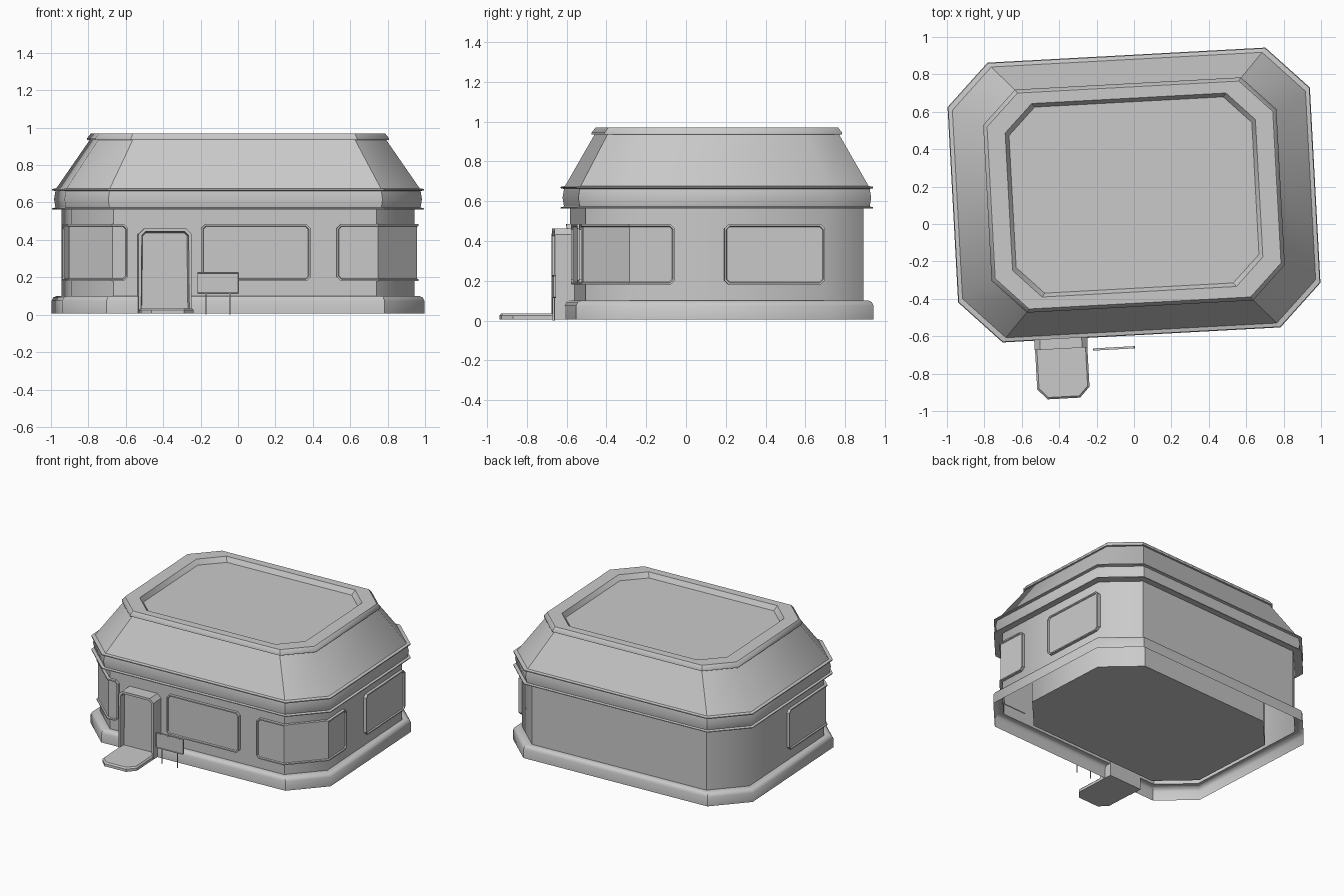
import bpy, bmesh, math
from mathutils import Vector, Matrix

cube = bpy.data.objects.get("Cube")
if cube:
    bpy.data.objects.remove(cube, do_unlink=True)

# The whole building is turned slightly and sits behind its doorstep
PLACE = Matrix.Translation((0, 0.155, 0)) @ Matrix.Rotation(math.radians(3.1), 4, 'Z')

grey = bpy.data.materials.new("plain_grey")
grey.use_nodes = True
grey.diffuse_color = (0.59, 0.59, 0.59, 1)
grey.node_tree.nodes["Principled BSDF"].inputs["Base Color"].default_value = grey.diffuse_color


def finish(bm, name, smooth_angle=None):
    """Turn a bmesh into a placed object; optional smoothing keeps front and back walls crisp."""
    bm.normal_update()
    if smooth_angle:
        for f in bm.faces:
            f.smooth = True
        for e in bm.edges:
            if len(e.link_faces) == 2:
                a, b = (abs(f.normal.x) for f in e.link_faces)
                crisp = min(a, b) < 0.01 and max(a, b) > 0.1
                e.smooth = not crisp and e.calc_face_angle() < math.radians(smooth_angle)
    bm.transform(PLACE)
    mesh = bpy.data.meshes.new(name)
    bm.to_mesh(mesh)
    bm.free()
    mesh.materials.append(grey)
    obj = bpy.data.objects.new(name, mesh)
    bpy.context.collection.objects.link(obj)
    return obj


def octagon(hx, hy, ch):
    """Rectangle with cut corners, counter-clockwise."""
    return [(hx, ch - hy), (hx, hy - ch), (hx - ch, hy), (ch - hx, hy),
            (-hx, hy - ch), (-hx, ch - hy), (ch - hx, -hy), (hx - ch, -hy)]


def loft(name, sections, cap_top=False, cap_bottom=False):
    """Skin octagons given as (half x, half y, corner cut, height)."""
    bm = bmesh.new()
    rings = [[bm.verts.new((x, y, z)) for x, y in octagon(hx, hy, ch)]
             for hx, hy, ch, z in sections]
    for low, high in zip(rings, rings[1:]):
        for i in range(8):
            j = (i + 1) % 8
            bm.faces.new((low[i], low[j], high[j], high[i]))
    if cap_top:
        bm.faces.new(rings[-1])
    if cap_bottom:
        bm.faces.new(rings[0][::-1])
    return finish(bm, name, 48)


def panel(name, path, z0, z1, depth, frame, recess, cut, foot_cut=True, back=-0.005):
    """Framed panel with cut corners, bent along a wall path that runs left to right."""
    pts = [Vector(p) for p in path]
    stops = [0.0]
    for p, q in zip(pts, pts[1:]):
        stops.append(stops[-1] + (q - p).length)
    s1 = stops[-1]
    outline = [(cut, z0), (s1 - cut, z0), (s1, z0 + cut)] if foot_cut else [(0, z0), (s1, z0)]
    outline += [(s1, z1 - cut), (s1 - cut, z1), (cut, z1), (0, z1 - cut)]
    if foot_cut:
        outline.append((0, z0 + cut))

    # Flat panel first: x runs along the wall, -y points out of it
    bm = bmesh.new()
    front = [bm.verts.new((s, -depth, z)) for s, z in outline]
    rear = [bm.verts.new((s, -back, z)) for s, z in outline]
    n = len(outline)
    for i in range(n):
        j = (i + 1) % n
        bm.faces.new((rear[i], rear[j], front[j], front[i]))
    bm.faces.new(rear[::-1])
    face = bm.faces.new(front)
    bm.normal_update()
    bmesh.ops.inset_region(bm, faces=[face], thickness=frame * 0.7)
    bmesh.ops.inset_region(bm, faces=[face], thickness=frame * 0.3, depth=-recess)
    for s in stops[1:-1]:
        bmesh.ops.bisect_plane(bm, geom=bm.verts[:] + bm.edges[:] + bm.faces[:],
                               plane_co=(s, 0, 0), plane_no=(1, 0, 0))

    # Then bend it round the corners with mitred joints
    dirs = [(q - p).normalized() for p, q in zip(pts, pts[1:])]
    outs = [Vector((d.y, -d.x)) for d in dirs]
    for v in bm.verts:
        s, out = v.co.x, -v.co.y
        k = max(i for i in range(len(dirs)) if i == 0 or s >= stops[i] - 1e-4)
        normal = outs[k]
        if k and abs(s - stops[k]) < 1e-4:
            normal = (outs[k] + outs[k - 1]) / (1 + outs[k].dot(outs[k - 1]))
        p = pts[k] + dirs[k] * (s - stops[k]) + normal * out
        v.co = (p.x, p.y, v.co.z)
    return finish(bm, name)


# Skirt with open underside, walls, and the inner room whose floor shows below
loft("base_skirt", [(0.97, 0.749, 0.226, 0.006), (0.97, 0.749, 0.226, 0.075),
                    (0.96, 0.74, 0.223, 0.093), (0.945, 0.724, 0.22, 0.1),
                    (0.92, 0.70, 0.215, 0.1)])
loft("walls", [(0.92, 0.70, 0.215, 0.1), (0.92, 0.70, 0.215, 0.57)])
loft("inner_room", [(0.785, 0.56, 0.23, 0.008), (0.785, 0.56, 0.23, 0.56)],
     cap_top=True, cap_bottom=True)

# Eaves band and roof
loft("eaves_band", [(0.92, 0.70, 0.215, 0.563), (0.967, 0.746, 0.225, 0.563),
                    (0.967, 0.746, 0.225, 0.569), (0.95, 0.73, 0.222, 0.573),
                    (0.957, 0.737, 0.223, 0.617), (0.95, 0.73, 0.222, 0.661),
                    (0.967, 0.746, 0.225, 0.665), (0.967, 0.746, 0.225, 0.672),
                    (0.94, 0.72, 0.22, 0.677)])
loft("roof_slope", [(0.948, 0.727, 0.221, 0.672), (0.77, 0.582, 0.176, 0.937)])
loft("roof_rim", [(0.76, 0.572, 0.176, 0.935), (0.785, 0.597, 0.18, 0.935),
                  (0.785, 0.597, 0.18, 0.945), (0.765, 0.578, 0.172, 0.97),
                  (0.67, 0.518, 0.15, 0.97), (0.65, 0.498, 0.145, 0.935)], cap_top=True)

# Windows: two wrap round the front corners, one in front, one on the side
windows = {
    "front_window": [(-0.236, -0.7), (0.35, -0.7)],
    "corner_window_a": [(-0.92, 0), (-0.92, -0.485), (-0.705, -0.7), (-0.628, -0.7)],
    "corner_window_b": [(0.49, -0.7), (0.705, -0.7), (0.92, -0.485), (0.92, -0.262)],
    "side_window": [(0.92, -0.013), (0.92, 0.494)],
}
for name, path in windows.items():
    panel(name, path, 0.18, 0.484, 0.021, 0.014, 0.009, 0.022)

# Doorway with raised surround and set-back leaf
panel("doorway", [(-0.575, -0.7), (-0.291, -0.7)], 0.006, 0.462, 0.1, 0.026, 0.045, 0.03, foot_cut=False)

# Doorstep slab with cut front corners
bm = bmesh.new()
step = [(-0.573, -0.74), (-0.573, -1.01), (-0.52, -1.066),
        (-0.346, -1.066), (-0.293, -1.01), (-0.293, -0.74)]
slab = bm.faces.new([bm.verts.new((x, y, 0.006)) for x, y in step])
top = bmesh.ops.extrude_face_region(bm, geom=[slab], use_keep_orig=True)["geom"]
bmesh.ops.translate(bm, verts=[g for g in top if isinstance(g, bmesh.types.BMVert)], vec=(0, 0, 0.03))
bmesh.ops.recalc_face_normals(bm, faces=bm.faces[:])
rim = [e for e in bm.edges if all(v.co.z > 0.03 for v in e.verts)]
bmesh.ops.bevel(bm, geom=rim, offset=0.01, segments=1, affect='EDGES')
finish(bm, "doorstep")

# Small blank board on two posts
panel("sign_board", [(-0.264, -0.807), (-0.038, -0.807)], 0.112, 0.228, 0.012, 0.007, 0.003, 0.005, back=0)
for i, x in enumerate((-0.215, -0.088)):
    bm = bmesh.new()
    bmesh.ops.create_cube(bm, size=1, matrix=Matrix.Translation((x, -0.812, 0.06))
                          @ Matrix.Diagonal((0.006, 0.006, 0.12, 1)))
    finish(bm, f"sign_post_{i + 1}")
